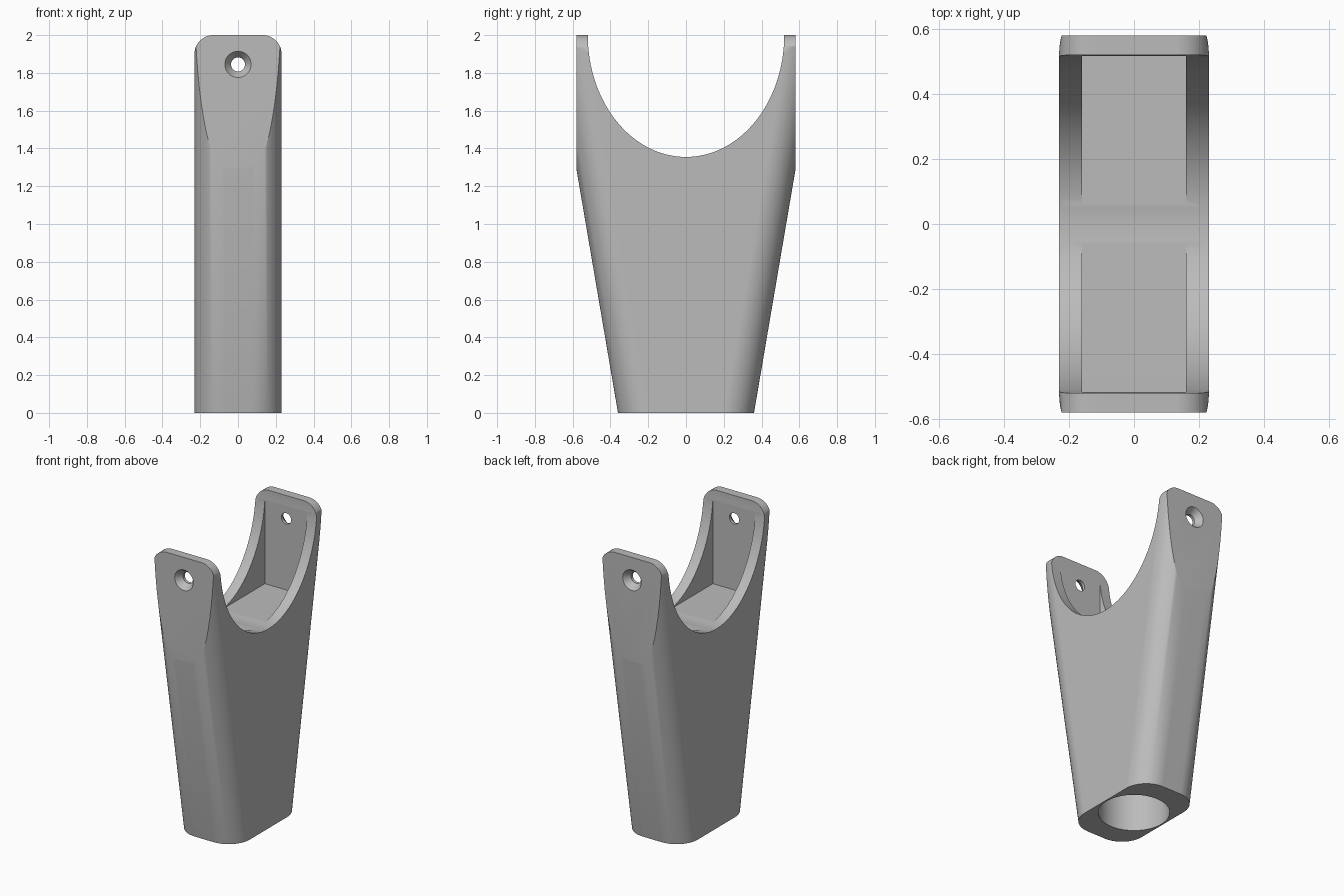
import bpy, bmesh, math
from mathutils import Matrix, Vector

if "Cube" in bpy.data.objects:
    bpy.data.objects.remove(bpy.data.objects["Cube"], do_unlink=True)

grey = bpy.data.materials.new("plain grey")
grey.use_nodes = True
colour = (0.5, 0.5, 0.5, 1)
grey.diffuse_color = colour
grey.node_tree.nodes["Principled BSDF"].inputs["Base Color"].default_value = colour


def make(name, bm):
    bmesh.ops.recalc_face_normals(bm, faces=bm.faces)
    mesh = bpy.data.meshes.new(name)
    bm.to_mesh(mesh)
    bm.free()
    mesh.materials.append(grey)
    obj = bpy.data.objects.new(name, mesh)
    bpy.context.collection.objects.link(obj)
    return obj


def loft(name, rings):
    """Skin a stack of matching rings and cap both ends."""
    bm = bmesh.new()
    loops = [[bm.verts.new(p) for p in ring] for ring in rings]
    n = len(loops[0])
    for a, b in zip(loops, loops[1:]):
        for i in range(n):
            j = (i + 1) % n
            bm.faces.new((a[i], a[j], b[j], b[i]))
    bm.faces.new(loops[0])
    bm.faces.new(loops[-1])
    return make(name, bm)


def rounded_rect(hx, hy, r, steps=14):
    pts = []
    for k, (sx, sy) in enumerate([(1, 1), (-1, 1), (-1, -1), (1, -1)]):
        for i in range(steps + 1):
            a = (k + i / steps) * math.pi / 2
            pts.append((sx * (hx - r) + r * math.cos(a),
                        sy * (hy - r) + r * math.sin(a)))
    return pts


def round_cutter(name, r1, r2, depth, matrix, segments=64):
    bm = bmesh.new()
    bmesh.ops.create_cone(bm, cap_ends=True, segments=segments, radius1=r1,
                          radius2=r2, depth=depth, matrix=matrix)
    return make(name, bm)


def combine(target, cutter, operation="DIFFERENCE"):
    mod = target.modifiers.new(cutter.name, "BOOLEAN")
    mod.operation = operation
    mod.solver = "EXACT"
    mod.object = cutter
    bpy.context.view_layer.objects.active = target
    bpy.ops.object.modifier_apply(modifier=mod.name)
    bpy.data.objects.remove(cutter, do_unlink=True)


# Flaring body with rounded corners
HALF_X, TAB_Y, TOP = 0.23, 0.58, 2.0
body = loft("bracket_body", [
    [(x, y, z) for x, y in rounded_rect(HALF_X, 0.36 + 0.1705 * z, 0.16)]
    for z in (0, TOP + 0.1)])

# Flat front and back faces, and rounded tab tops
envelope = loft("tab_envelope", [
    [(x, y, z + TOP / 2 - 0.2) for x, z in rounded_rect(HALF_X + 0.0005, TOP / 2 + 0.2, 0.1)]
    for y in (-TAB_Y, TAB_Y)])
combine(body, envelope, "INTERSECT")

# Elliptical cradle across the top
cradle = Matrix.Translation((0, 0, TOP)) @ Matrix.Diagonal((1, 0.52, 0.645, 1)) \
    @ Matrix.Rotation(math.pi / 2, 4, "Y")
combine(body, round_cutter("cradle_cutter", 1, 1, 1, cradle, 128))

# Rectangular pocket between the tabs
bm = bmesh.new()
bmesh.ops.create_cube(bm, size=1, matrix=Matrix.Translation((0, 0, 1.86))
                      @ Matrix.Diagonal((0.32, 1.034, 1, 1)))
combine(body, make("pocket_cutter", bm))

# Blind round socket in the base
combine(body, round_cutter("socket_cutter", 0.22, 0.22, 2, Matrix.Identity(4)))

# Countersunk screw holes through both tabs
for side in (-1, 1):
    turn = Matrix.Rotation(side * math.pi / 2, 4, "X")
    at = lambda y: Matrix.Translation(Vector((0, side * y, 1.845))) @ turn
    combine(body, round_cutter("screw_cutter", 0.037, 0.037, 0.3, at(0.55), 40))
    # The wide end of the cone faces outwards
    combine(body, round_cutter("countersink_cutter", 0.075, 0.037, 0.05, at(0.562), 40))

# Smooth shading with crisp edges
bpy.ops.object.select_all(action="DESELECT")
body.select_set(True)
bpy.context.view_layer.objects.active = body
bpy.ops.object.shade_smooth_by_angle(angle=math.radians(30))
weighted = body.modifiers.new("weighted_normals", "WEIGHTED_NORMAL")
weighted.keep_sharp = True
